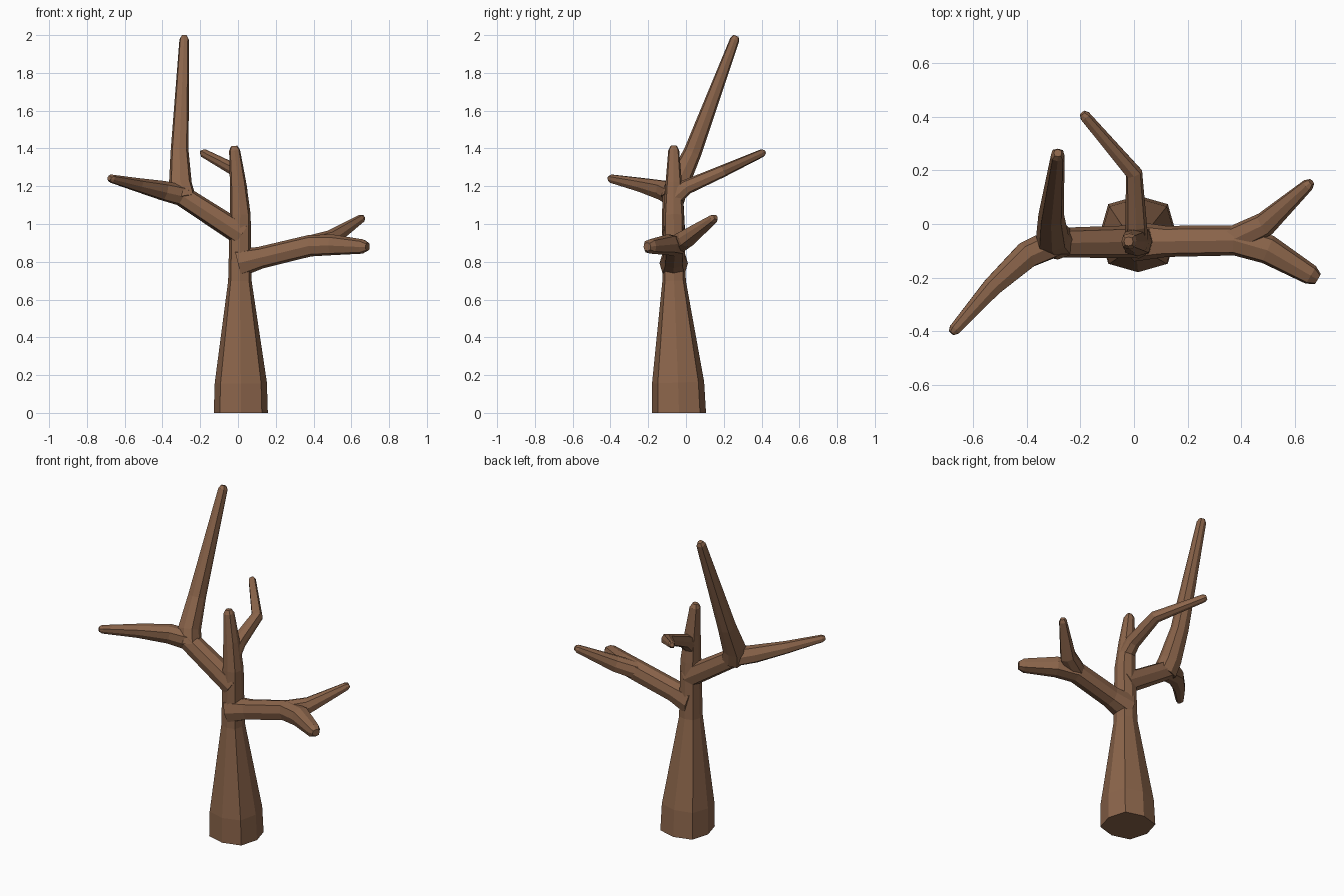
import bpy, bmesh, math
from mathutils import Vector

if "Cube" in bpy.data.objects:
    bpy.data.objects.remove(bpy.data.objects["Cube"])

SIDES = 8
bark = bpy.data.materials.new("bark")
bark.diffuse_color = (0.26, 0.13, 0.07, 1)
bark.use_nodes = True
bark.node_tree.nodes["Principled BSDF"].inputs["Base Color"].default_value = bark.diffuse_color


def limb(name, ref, *pts):
    """Closed, tapered eight-sided tube through (x, y, z, radius) points."""
    ps = [Vector(p[:3]) for p in pts]
    rs = [p[3] for p in pts]
    # rounded tip
    ps.append(ps[-1] + (ps[-1] - ps[-2]).normalized() * rs[-1] * 0.8)
    rs.append(rs[-1] * 0.58)
    bm = bmesh.new()
    ref = Vector(ref)
    rings = []
    for i, p in enumerate(ps):
        t = Vector()
        if i > 0:
            t += (p - ps[i - 1]).normalized()
        if i < len(ps) - 1:
            t += (ps[i + 1] - p).normalized()
        if name == "tree" and i == 0:
            t = Vector((0, 0, 1))  # flat foot
        t.normalize()
        u = (ref - t * ref.dot(t)).normalized()
        v = t.cross(u)
        ref = u
        ring = []
        for k in range(SIDES):
            a = 2 * math.pi * k / SIDES
            r = rs[i] * (1.1 if k % 2 else 1.0)  # squarish octagon
            ring.append(bm.verts.new(p + r * (math.cos(a) * u + math.sin(a) * v)))
        rings.append(ring)
    for a, b in zip(rings, rings[1:]):
        for k in range(SIDES):
            n = (k + 1) % SIDES
            bm.faces.new((a[k], a[n], b[n], b[k]))
    bm.faces.new(rings[0][::-1])
    bm.faces.new(rings[-1])
    bmesh.ops.recalc_face_normals(bm, faces=bm.faces)
    me = bpy.data.meshes.new(name)
    bm.to_mesh(me)
    bm.free()
    me.materials.append(bark)
    ob = bpy.data.objects.new(name, me)
    bpy.context.collection.objects.link(ob)
    return ob


X, Z = (1, 0, 0), (0, 0, 1)

# Trunk, flaring to a wide base
tree = limb("tree", X,
            (0.015, -0.037, 0, 0.143), (0.015, -0.042, 0.16, 0.138),
            (0.01, -0.063, 0.7, 0.062), (0.012, -0.065, 1.05, 0.055),
            (0, -0.065, 1.22, 0.043), (-0.018, -0.065, 1.39, 0.029))

limbs = [
    # Right branch bending into its front fork
    limb("right_branch", Z,
         (0, -0.065, 0.792, 0.075), (0.12, -0.065, 0.822, 0.058),
         (0.38, -0.061, 0.885, 0.057), (0.5, -0.095, 0.89, 0.055),
         (0.66, -0.19, 0.881, 0.038)),
    # Rear fork of the right branch
    limb("right_fork", Z,
         (0.37, -0.058, 0.887, 0.05), (0.49, 0, 0.922, 0.046),
         (0.65, 0.146, 1.028, 0.023)),
    # Left branch curving forward
    limb("left_branch", Z,
         (0.02, -0.066, 0.945, 0.062), (-0.3, -0.07, 1.152, 0.056),
         (-0.4, -0.115, 1.178, 0.052), (-0.53, -0.235, 1.207, 0.037),
         (-0.67, -0.394, 1.24, 0.022)),
    # Tall upright rising from the left branch
    limb("left_upright", X,
         (-0.285, -0.072, 1.13, 0.064), (-0.305, -0.045, 1.21, 0.061),
         (-0.309, 0.035, 1.38, 0.048), (-0.285, 0.258, 1.977, 0.025)),
    # Thin twig bending to the back
    limb("back_twig", X,
         (0.008, -0.072, 1.13, 0.046), (0.008, 0, 1.195, 0.04),
         (0, 0.19, 1.278, 0.032), (-0.182, 0.402, 1.375, 0.021)),
]

# Fuse all limbs into a single skin
for ob in limbs:
    m = tree.modifiers.new(ob.name, 'BOOLEAN')
    m.operation = 'UNION'
    m.solver = 'EXACT'
    m.object = ob
deps = bpy.context.evaluated_depsgraph_get()
fused = bpy.data.meshes.new_from_object(tree.evaluated_get(deps))
tree.modifiers.clear()
tree.data = fused
for ob in limbs:
    bpy.data.objects.remove(ob)
